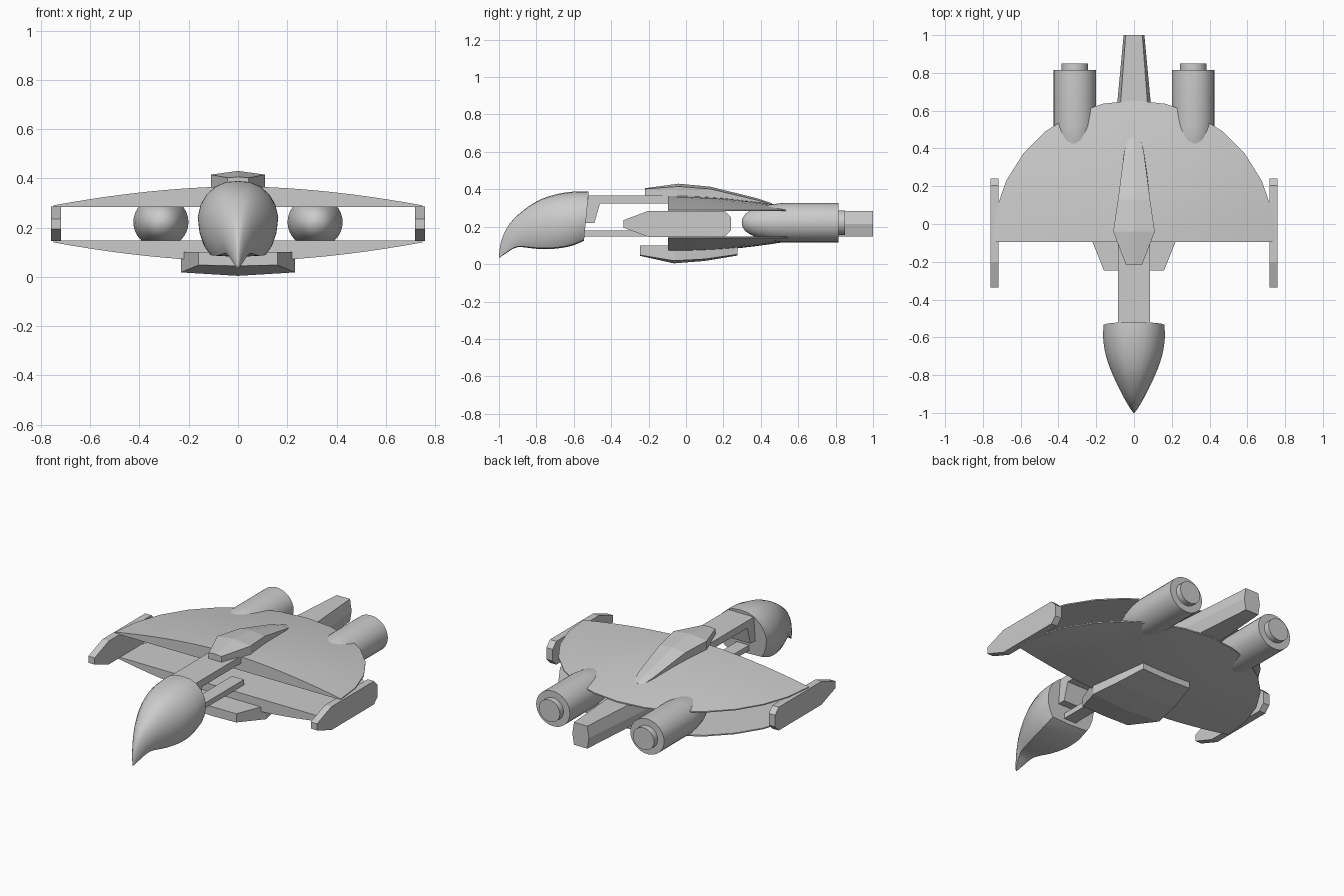
import bpy, bmesh, math

if "Cube" in bpy.data.objects:
    bpy.data.objects.remove(bpy.data.objects["Cube"])


def finish(bm, name, smooth=None):
    bmesh.ops.remove_doubles(bm, verts=bm.verts, dist=1e-5)
    bmesh.ops.recalc_face_normals(bm, faces=bm.faces)
    me = bpy.data.meshes.new(name)
    bm.to_mesh(me)
    bm.free()
    ob = bpy.data.objects.new(name, me)
    bpy.context.collection.objects.link(ob)
    if smooth:
        bpy.ops.object.select_all(action='DESELECT')
        ob.select_set(True)
        bpy.context.view_layer.objects.active = ob
        bpy.ops.object.shade_smooth_by_angle(angle=math.radians(smooth))
    return ob


def loft(name, rings, smooth=None):
    """Skin closed rings of equal length and cap both ends."""
    bm = bmesh.new()
    loops = [[bm.verts.new(p) for p in r] for r in rings]
    n = len(loops[0])
    for a, b in zip(loops, loops[1:]):
        for i in range(n):
            bm.faces.new((a[i], a[(i + 1) % n], b[(i + 1) % n], b[i]))
    bm.faces.new(loops[0])
    bm.faces.new(loops[-1])
    return finish(bm, name, smooth)


def extrude_side(name, profile, x0, x1):
    """Extrude a (y, z) profile from x0 to x1."""
    return loft(name, [[(x, y, z) for y, z in profile] for x in (x0, x1)])


def box(y0, y1, z0, z1):
    return [(y0, z0), (y1, z0), (y1, z1), (y0, z1)]


def curve(table, t):
    """Smooth (Catmull-Rom) sample of a table of tuples at parameter t."""
    i = min(int(t), len(table) - 2)
    f = t - i
    p = [table[max(0, min(len(table) - 1, i + k))] for k in (-1, 0, 1, 2)]
    return [0.5 * (2 * b + (c - a) * f + (2 * a - 5 * b + 4 * c - d) * f * f
                   + (3 * b - a - 3 * c + d) * f ** 3) for a, b, c, d in zip(*p)]


# Head: stations of y, half width, top z, bottom z
stations = [(-0.52, 0.161, 0.388, 0.130), (-0.60, 0.163, 0.388, 0.103),
            (-0.70, 0.148, 0.372, 0.088), (-0.80, 0.112, 0.335, 0.087),
            (-0.90, 0.064, 0.262, 0.094), (-0.96, 0.030, 0.190, 0.062),
            (-0.99, 0.010, 0.115, 0.040), (-1.0, 0.001, 0.045, 0.033)]
half = [(0, 1), (0.3, 0.985), (0.56, 0.92), (0.78, 0.8), (0.93, 0.65),
        (1, 0.47), (0.96, 0.27), (0.86, 0.1), (0.74, 0), (0, -0.02)]
section = half + [(-u, v) for u, v in half[-2:0:-1]]
rings = []
for k in range(22):
    y, w, zt, zb = curve(stations, k / 3)
    lean = 0.025 * max(0, 1 - k / 6)
    rings.append([(u * w, y - lean * (1 - v), zb + v * (zt - zb)) for u, v in section])
loft("head", rings, 35)

# Neck beams and slanted strut
extrude_side("upper_neck", box(-0.53, 0.0, 0.325, 0.368), -0.085, 0.085)
extrude_side("lower_neck", box(-0.55, 0.0, 0.148, 0.18), -0.04, 0.04)
extrude_side("neck_strut", [(-0.55, 0.22), (-0.49, 0.22), (-0.458, 0.33), (-0.54, 0.33)],
             -0.085, 0.085)

# Wings: two half discs, flat inside and domed outside
R, CY = 0.75, -0.095
for name, z0, s in (("upper_wing", 0.283, 1), ("lower_wing", 0.147, -1)):
    bm = bmesh.new()
    prof = [(0, 0, z0)]
    prof += [(R * i / 10, 0, z0 + s * (0.007 + 0.077 * (1 - (i / 10) ** 1.8)))
             for i in range(11)]
    prof.append((R, 0, z0))
    vs = [bm.verts.new((x, CY, z)) for x, _, z in prof]
    es = [bm.edges.new((vs[i], vs[(i + 1) % len(vs)])) for i in range(len(vs))]
    bmesh.ops.spin(bm, geom=vs + es, cent=(0, CY, 0), axis=(0, 0, 1),
                   angle=math.pi, steps=14)
    bmesh.ops.remove_doubles(bm, verts=bm.verts, dist=1e-5)
    front = [e for e in bm.edges if e.is_boundary]
    bmesh.ops.contextual_create(bm, geom=front)
    finish(bm, name, 30)

# Wing tip pods
pod = [(-0.335, 0.195), (-0.2, 0.145), (0.205, 0.145), (0.24, 0.18),
       (0.24, 0.25), (0.205, 0.285), (-0.2, 0.285), (-0.335, 0.235)]
for side, s in (("right", 1), ("left", -1)):
    extrude_side(side + "_tip_pod", pod, s * 0.718, s * 0.76)

# Engines: lathed along y
lathe = [(0.298, 0.001), (0.302, 0.025), (0.318, 0.05), (0.345, 0.069), (0.39, 0.088),
         (0.45, 0.103), (0.52, 0.112), (0.815, 0.112), (0.815, 0.07), (0.85, 0.07)]
for side, s in (("right", 1), ("left", -1)):
    loft(side + "_engine", [[(s * 0.313 + r * math.cos(a), y, 0.222 + 0.94 * r * math.sin(a))
                             for a in [math.tau * i / 32 for i in range(32)]]
                            for y, r in lathe], 35)

# Tail boom: tapering six-sided beam
loft("tail_boom", [[(u * w, y, z) for u, z in ((-0.8, 0.148), (0.8, 0.148), (1, 0.215),
                                               (0.8, 0.283), (-0.8, 0.283), (-1, 0.215))]
                   for y, w in ((0.36, 0.115), (1.0, 0.055))])


def ridge(name, rows):
    """Ridged plate: y, base half width, edge half width, base z, edge z, crown z."""
    return loft(name, [[(-b, y, zb), (-w, y, ze), (0, y, zc), (w, y, ze), (b, y, zb)]
                       for y, b, w, zb, ze, zc in rows])


# Dorsal spine and ventral keel
ridge("dorsal_spine", [(-0.218, 0.042, 0.042, 0.368, 0.402, 0.406),
                       (-0.04, 0.11, 0.11, 0.36, 0.415, 0.43),
                       (0.13, 0.085, 0.085, 0.34, 0.402, 0.414),
                       (0.38, 0.055, 0.052, 0.30, 0.342, 0.352),
                       (0.46, 0.035, 0.03, 0.29, 0.318, 0.325)])
ridge("ventral_keel", [(-0.245, 0.16, 0.16, 0.10, 0.048, 0.044),
                       (-0.065, 0.232, 0.232, 0.10, 0.018, 0.004),
                       (0.10, 0.205, 0.205, 0.10, 0.027, 0.017),
                       (0.275, 0.165, 0.165, 0.10, 0.052, 0.046)])
